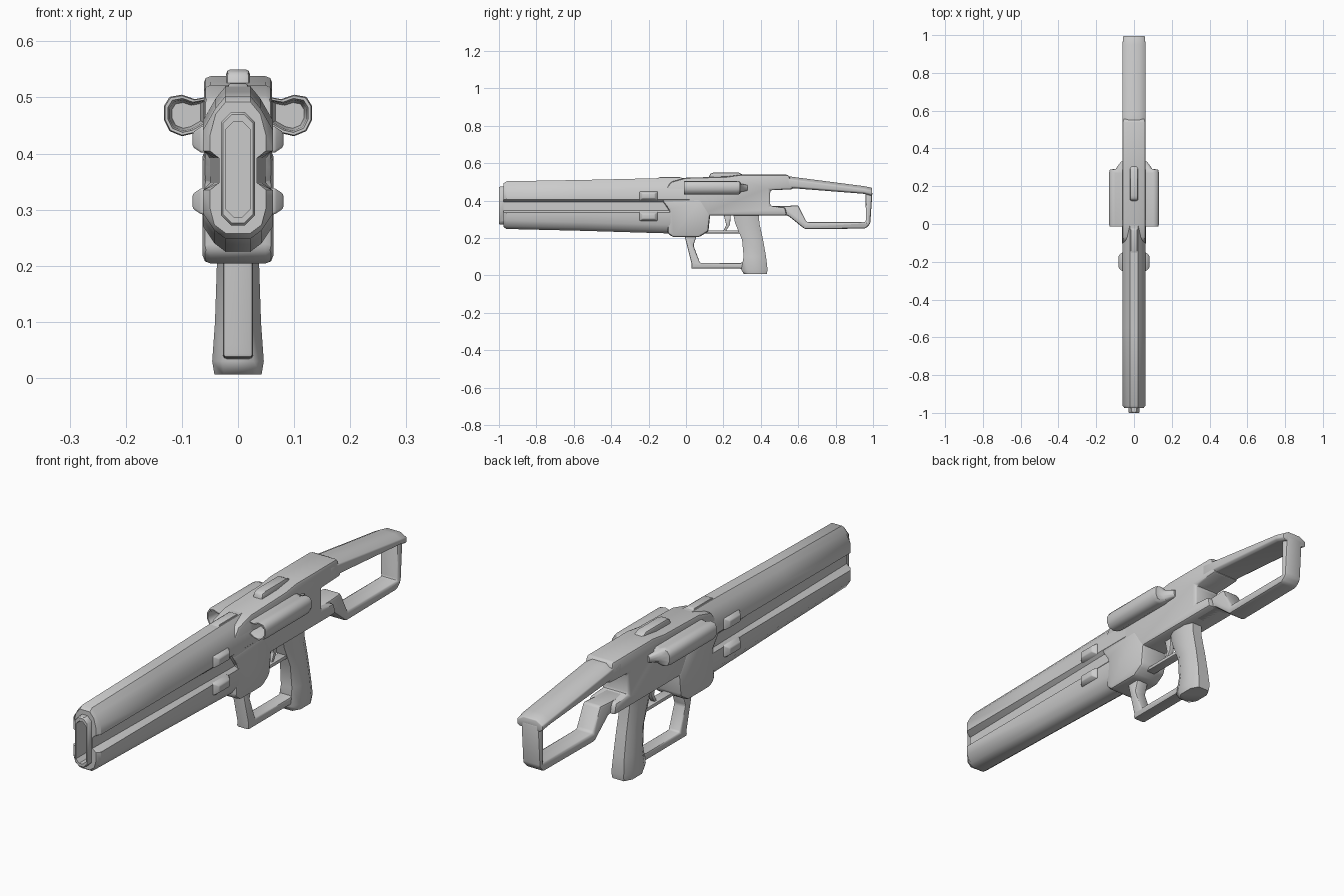
import bpy, bmesh
from math import radians
from mathutils import Vector

if "Cube" in bpy.data.objects:
    bpy.data.objects.remove(bpy.data.objects["Cube"])

grey = bpy.data.materials.new("plain grey")
grey.use_nodes = True
grey.diffuse_color = (0.6, 0.6, 0.6, 1)
grey.node_tree.nodes["Principled BSDF"].inputs["Base Color"].default_value = (0.6, 0.6, 0.6, 1)


def finish(name, bm, bevel=0.0, segments=2, cutter=None, angle=38):
    """Turn a bmesh into a shaded object with its modifiers applied."""
    bmesh.ops.recalc_face_normals(bm, faces=bm.faces)
    mesh = bpy.data.meshes.new(name)
    bm.to_mesh(mesh)
    bm.free()
    mesh.materials.append(grey)
    obj = bpy.data.objects.new(name, mesh)
    bpy.context.collection.objects.link(obj)
    bpy.ops.object.select_all(action="DESELECT")
    bpy.context.view_layer.objects.active = obj
    obj.select_set(True)
    if cutter:
        mod = obj.modifiers.new("cut", "BOOLEAN")
        mod.operation, mod.object = "DIFFERENCE", cutter
        bpy.ops.object.modifier_apply(modifier="cut")
    if bevel:
        mod = obj.modifiers.new("round", "BEVEL")
        mod.width, mod.segments, mod.angle_limit = bevel, segments, radians(30)
        bpy.ops.object.modifier_apply(modifier="round")
    bpy.ops.object.shade_smooth_by_angle(angle=radians(angle))
    return obj


def plate(name, outline, half, bevel=0.01, centre=0.0):
    """Side outline of (y, z) points given thickness along x."""
    bm = bmesh.new()
    face = bm.faces.new([bm.verts.new((centre - half, y, z)) for y, z in outline])
    out = bmesh.ops.extrude_face_region(bm, geom=[face])
    moved = [v for v in out["geom"] if isinstance(v, bmesh.types.BMVert)]
    bmesh.ops.translate(bm, verts=moved, vec=(2 * half, 0, 0))
    return finish(name, bm, bevel)


def loft(name, sections, bevel=0.0, cutter=None, angle=38):
    """Skin a list of equal-length closed rings of 3D points."""
    bm = bmesh.new()
    rings = [[bm.verts.new(p) for p in s] for s in sections]
    for a, b in zip(rings, rings[1:]):
        for i in range(len(a)):
            j = (i + 1) % len(a)
            bm.faces.new((a[i], a[j], b[j], b[i]))
    bm.faces.new(rings[0])
    bm.faces.new(rings[-1])
    return finish(name, bm, bevel, 2, cutter, angle)


def mirrored(half, y):
    """Complete a right half profile of (x, z) points into a ring at y."""
    return [(x, y, z) for x, z in half] + [(-x, y, z) for x, z in reversed(half)]


def octagon(hx, z0, z1, c, y):
    half = [(hx - c, z1), (hx, z1 - c), (hx, z0 + c), (hx - c, z0)]
    return mirrored(half, y)


# Muzzle opening, cut through the barrel front
bore = loft("bore_cutter", [octagon(0.022, 0.287, 0.457, 0.014, y) for y in (-1.05, -0.75)])
bore.hide_render = True


# Barrel: two lobes with a groove on each side that gets shallower to the rear
def barrel(y, top, bottom, groove, inset=0.0):
    w = 0.062 - inset
    return mirrored([(0.022, top), (0.04, top - 0.022), (w, top - 0.06), (w, 0.405),
                     (groove, 0.392), (groove, 0.348), (w, 0.335), (w, bottom + 0.045),
                     (0.042, bottom + 0.015), (0.022, bottom)], y)


loft("barrel", [barrel(-0.975, 0.492, 0.258, 0.034, 0.012), barrel(-0.96, 0.503, 0.248, 0.034),
                barrel(-0.55, 0.51, 0.238, 0.042), barrel(-0.12, 0.52, 0.225, 0.05),
                barrel(0.02, 0.52, 0.225, 0.05)], cutter=bore)
loft("muzzle_ring", [octagon(0.03, 0.272, 0.474, 0.018, -0.93),
                     octagon(0.03, 0.272, 0.474, 0.018, -0.995),
                     octagon(0.027, 0.276, 0.47, 0.016, -1.0)], cutter=bore)
bpy.data.objects.remove(bore)

# Small ridge ahead of the receiver
plate("front_sight", [(-0.18, 0.505), (-0.14, 0.525), (-0.03, 0.525), (0.0, 0.505)], 0.018, 0.005)

# Receiver and the hub below it
plate("receiver", [(-0.14, 0.42), (-0.08, 0.5), (0.0, 0.522), (0.22, 0.528), (0.29, 0.538),
                   (0.55, 0.538), (0.575, 0.46), (0.45, 0.455), (0.45, 0.37), (0.53, 0.365),
                   (0.54, 0.32), (0.1, 0.32), (-0.06, 0.3)], 0.061, 0.012)
plate("hub", [(-0.13, 0.4), (-0.09, 0.35), (-0.1, 0.225), (-0.07, 0.204), (0.07, 0.204),
              (0.12, 0.235), (0.13, 0.33), (0.08, 0.41)], 0.063, 0.014)
plate("top_rail", [(0.12, 0.52), (0.13, 0.545), (0.15, 0.55), (0.28, 0.55), (0.31, 0.535),
                   (0.31, 0.52)], 0.021, 0.008)

# Side pods with hollow fronts, and raised side lugs
POD = [(0.05, 0.502), (0.077, 0.497), (0.1, 0.505), (0.122, 0.501), (0.132, 0.485),
       (0.132, 0.46), (0.122, 0.44), (0.1, 0.431), (0.078, 0.436), (0.05, 0.452)]


def pod(side, y, scale, shift=0.0):
    mid = Vector((0.094, 0.468))
    pts = [mid + (Vector(p) - mid) * scale for p in POD]
    return [(side * (p.x - shift), y, p.y) for p in pts]


for side, word in ((1, "left"), (-1, "right")):
    loft(word + "_pod", [pod(side, 0.05, 0.62), pod(side, 0.0, 0.74), pod(side, -0.012, 0.82),
                         pod(side, -0.012, 0.95), pod(side, 0.0, 1), pod(side, 0.27, 1),
                         pod(side, 0.288, 0.9), pod(side, 0.292, 0.6, 0.02),
                         pod(side, 0.33, 0.4, 0.04)], angle=50)
    for level, z in (("upper", 0.425), ("lower", 0.315)):
        loft(f"{word}_{level}_lug",
             [[(side * x, y, z + k * h) for y, k in
               ((-0.2 - l, 1), (-0.2 + l, 1), (-0.2 + l, -1), (-0.2 - l, -1))]
              for x, l, h in ((0.04, 0.05, 0.025), (0.066, 0.048, 0.023), (0.081, 0.033, 0.013))],
             0.004)

# Stock: broad tapering top bar and a slimmer frame below
def bar(y, low, high, w):
    return mirrored([(w * 0.5, high), (w, high - 0.016), (w, low + 0.008), (w * 0.8, low)], y)


loft("stock_top", [bar(0.5, 0.465, 0.537, 0.061), bar(0.58, 0.465, 0.525, 0.061),
                   bar(0.95, 0.436, 0.477, 0.061), bar(0.995, 0.425, 0.468, 0.057)], 0.004)
plate("stock_frame", [(0.42, 0.32), (0.545, 0.32), (0.635, 0.247), (0.96, 0.25), (0.985, 0.275),
                      (0.997, 0.45), (0.96, 0.45), (0.962, 0.284), (0.645, 0.284),
                      (0.6, 0.375), (0.53, 0.37), (0.42, 0.37)], 0.04, 0.01)

# Grip with a flared foot
def grip(z, front, back, w):
    m = (back - front) * 0.25
    half = [(w * 0.6, front), (w, front + m), (w, back - m), (w * 0.6, back)]
    return [(x, y, z) for x, y in half] + [(-x, y, z) for x, y in reversed(half)]


loft("grip", [grip(0.34, 0.25, 0.39, 0.038), grip(0.28, 0.262, 0.392, 0.036),
              grip(0.19, 0.3, 0.412, 0.038), grip(0.1, 0.308, 0.428, 0.041),
              grip(0.03, 0.295, 0.436, 0.046), grip(0.006, 0.31, 0.432, 0.042)], angle=60)

# Hand guard and trigger
plate("hand_guard", [(-0.01, 0.22), (0.03, 0.06), (0.028, 0.036), (0.29, 0.036), (0.34, 0.02),
                     (0.34, 0.08), (0.29, 0.066), (0.075, 0.066), (0.04, 0.16), (0.06, 0.22)],
      0.027, 0.007)
plate("trigger_guard", [(0.1, 0.225), (0.3, 0.225), (0.3, 0.24), (0.1, 0.24)], 0.02, 0.004)
plate("trigger", [(0.2, 0.33), (0.215, 0.27), (0.2, 0.238), (0.212, 0.236), (0.235, 0.27),
                  (0.24, 0.33)], 0.01, 0.003)
